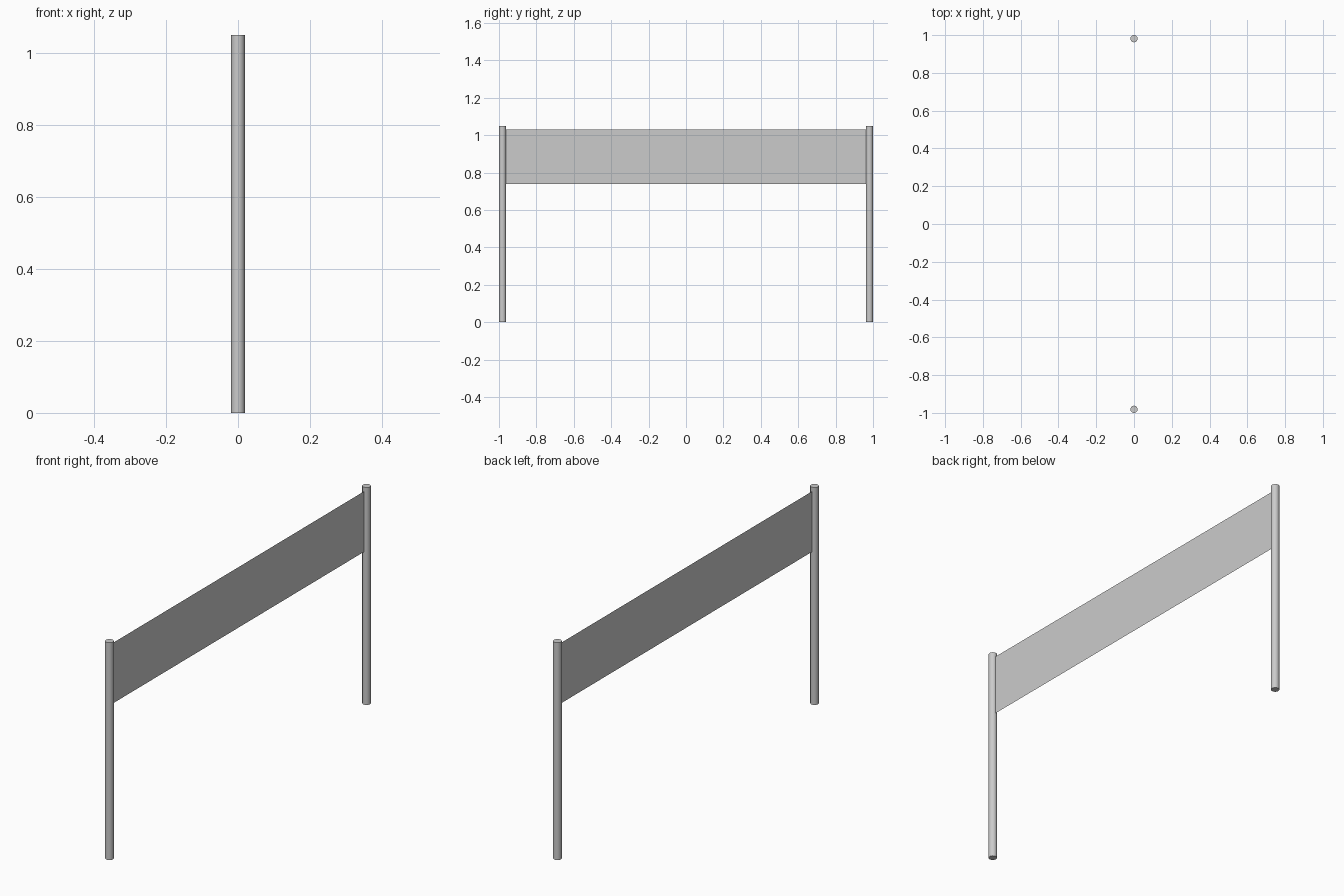
import bpy

if "Cube" in bpy.data.objects:
    bpy.data.objects.remove(bpy.data.objects["Cube"])

POST_R, POST_H, POST_Y = 0.019, 1.05, 0.981
NET_BOTTOM, NET_TOP = 0.738, 1.03


def add_post(name, y):
    bpy.ops.mesh.primitive_cylinder_add(vertices=24, radius=POST_R, depth=POST_H,
                                        location=(0, y, POST_H / 2))
    post = bpy.context.object
    post.name = name
    bpy.ops.object.shade_smooth_by_angle()


# Two upright round posts
add_post("front_post", -POST_Y)
add_post("back_post", POST_Y)

# Thin net sheet stretched between the inner faces of the posts
half = POST_Y - POST_R + 0.001
mesh = bpy.data.meshes.new("net")
mesh.from_pydata([(0, -half, NET_BOTTOM), (0, half, NET_BOTTOM),
                  (0, half, NET_TOP), (0, -half, NET_TOP)], [], [(0, 1, 2, 3)])
net = bpy.data.objects.new("net", mesh)
bpy.context.collection.objects.link(net)
